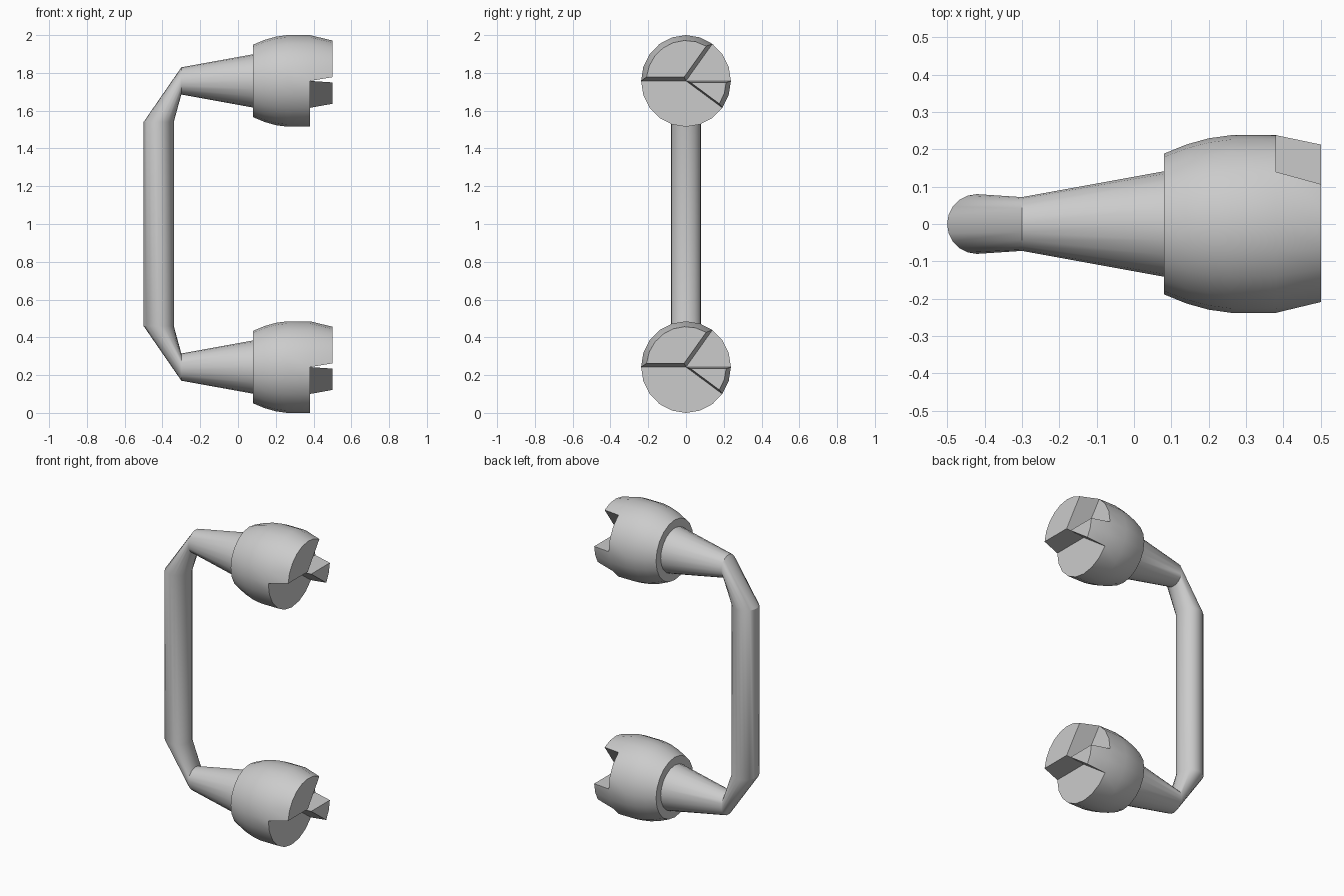
import bpy, bmesh
from math import sin, cos, pi, asin, radians

if "Cube" in bpy.data.objects:
    bpy.data.objects.remove(bpy.data.objects["Cube"])

N = 20
R = 0.2425
Z_LOW, Z_HIGH = R, 2 - R


def bridge(bm, a, b):
    for i in range(len(a)):
        j = (i + 1) % len(a)
        bm.faces.new((a[i], a[j], b[j], b[i]))


def finish(bm, name):
    bmesh.ops.recalc_face_normals(bm, faces=bm.faces)
    me = bpy.data.meshes.new(name)
    bm.to_mesh(me)
    bm.free()
    ob = bpy.data.objects.new(name, me)
    bpy.context.collection.objects.link(ob)
    bpy.ops.object.select_all(action='DESELECT')
    ob.select_set(True)
    bpy.context.view_layer.objects.active = ob
    bpy.ops.object.shade_smooth_by_angle(angle=radians(30))
    return ob


# Bent handle: straight bar, two elbows, two flaring necks
def handle():
    bm = bmesh.new()
    ang = [2 * pi * i / N for i in range(N)]

    def flat(z, r=0.08):
        return [bm.verts.new((-0.42 - r * cos(t), r * sin(t), z)) for t in ang]

    def upright(x, r, zc, s):
        return [bm.verts.new((x, r * sin(t), zc + s * r * cos(t))) for t in ang]

    rings = [upright(0.08, 0.141, Z_LOW, -1), upright(-0.3, 0.072, Z_LOW, -1),
             flat(0.46), flat(1.54),
             upright(-0.3, 0.072, Z_HIGH, 1), upright(0.08, 0.141, Z_HIGH, 1)]
    for a, b in zip(rings, rings[1:]):
        bridge(bm, a, b)
    finish(bm, "handle")


# Barrel-shaped head with two tapered teeth on its end face
def head(name, zc):
    bm = bmesh.new()

    def pt(x, r, a):
        return bm.verts.new((x, 0.98 * r * cos(a), zc + r * sin(a)))

    profile = [(0.08, 0.192), (0.14, 0.217), (0.2, 0.234), (0.26, R), (0.38, R)]
    rings = [[pt(x, r, 2 * pi * i / N) for i in range(N)] for x, r in profile]
    for a, b in zip(rings, rings[1:]):
        bridge(bm, a, b)
    bm.faces.new(rings[0])
    rim = rings[-1]
    centre = pt(0.38, 0, 0)

    # recessed sectors
    for s, e in ((0, 3), (10, 18)):
        bm.faces.new([centre] + [rim[i % N] for i in range(s, e + 1)])

    # teeth: start index, end index, side inset, top radius
    for s, e, d, rt in ((3, 10, 0.02, 0.214), (18, 20, 0.008, 0.217)):
        a0, a1 = 2 * pi * s / N, 2 * pi * e / N
        t0, t1 = a0 + asin(d / rt), a1 - asin(d / rt)
        n = e - s
        base = [rim[i % N] for i in range(s, e + 1)]
        top = [pt(0.5, rt, t0 + (t1 - t0) * i / n) for i in range(n + 1)]
        apex = pt(0.5, d / sin((a1 - a0) / 2), (a0 + a1) / 2)
        for i in range(n):
            bm.faces.new((base[i], base[i + 1], top[i + 1], top[i]))
        bm.faces.new([apex] + top)
        bm.faces.new((centre, base[0], top[0], apex))
        bm.faces.new((centre, apex, top[-1], base[-1]))
    finish(bm, name)


handle()
head("lower_head", Z_LOW)
head("upper_head", Z_HIGH)
